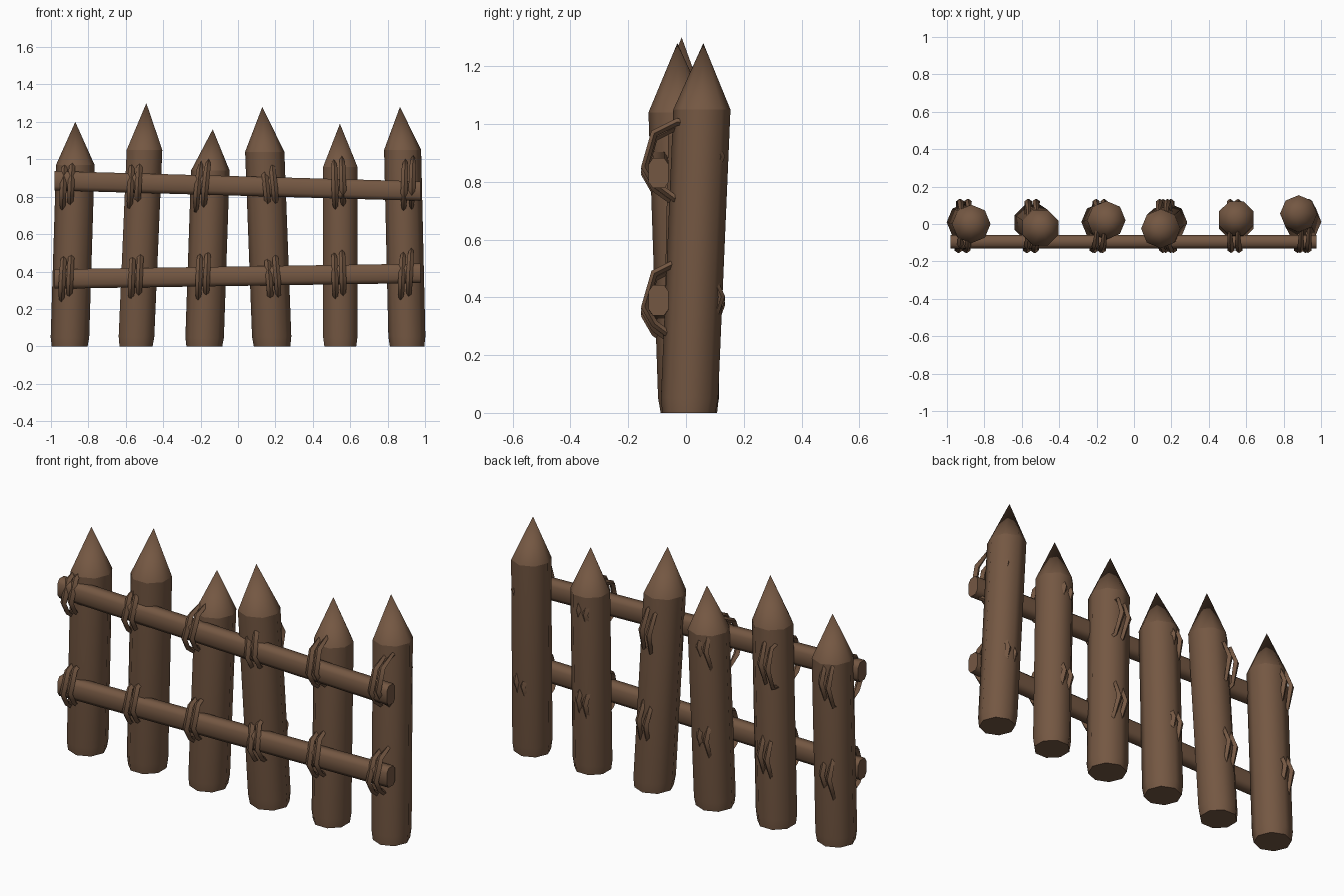
import bpy, bmesh, math
from mathutils import Vector

if "Cube" in bpy.data.objects:
    bpy.data.objects.remove(bpy.data.objects["Cube"])

wood = bpy.data.materials.new("brown wood")
wood.diffuse_color = (0.175, 0.096, 0.055, 1)
wood.use_nodes = True
wood.node_tree.nodes["Principled BSDF"].inputs["Base Color"].default_value = wood.diffuse_color


def finish(name, bm, angle, sharp_z=None):
    bmesh.ops.recalc_face_normals(bm, faces=bm.faces)
    for f in bm.faces:
        f.smooth = True
    for e in bm.edges:
        e.smooth = not (len(e.link_faces) == 2 and e.calc_face_angle(0) > math.radians(angle))
        if sharp_z and all(abs(v.co.z - sharp_z) < 1e-4 for v in e.verts):
            e.smooth = False
    me = bpy.data.meshes.new(name)
    bm.to_mesh(me)
    bm.free()
    me.materials.append(wood)
    ob = bpy.data.objects.new(name, me)
    bpy.context.collection.objects.link(ob)


def bridge(bm, a, b):
    n = len(a)
    for i in range(n):
        bm.faces.new((a[i], a[(i + 1) % n], b[(i + 1) % n], b[i]))


# Leaning, sharpened post with a slightly worn foot
def post(name, bottom, top, tip, r, phase):
    bm = bmesh.new()
    b, t = Vector(bottom), Vector(top)
    rings = []
    for f, s in ((0, 0.93), (0.05, 1.0), (1, 1.0)):
        c = b.lerp(t, f)
        rings.append([bm.verts.new((c.x + r * s * math.cos(a), c.y + r * s * math.sin(a), c.z))
                      for a in (phase + math.tau * i / 8 for i in range(8))])
    bridge(bm, rings[0], rings[1])
    bridge(bm, rings[1], rings[2])
    bm.faces.new(rings[0])
    apex = bm.verts.new(tip)
    for i in range(8):
        bm.faces.new((rings[2][i], rings[2][(i + 1) % 8], apex))
    finish(name, bm, 55, t.z)


# Horizontal rail with chamfered rectangular section
def rail(name, z0, z1):
    bm = bmesh.new()
    prof = [(-.035, -.03), (-.02, -.052), (.02, -.052), (.035, -.03),
            (.035, .03), (.02, .052), (-.02, .052), (-.035, .03)]
    ends = [[bm.verts.new((x, -0.095 + y, z + h)) for y, h in prof]
            for x, z in ((-0.98, z0), (0.975, z1))]
    bridge(bm, *ends)
    for e in ends:
        bm.faces.new(e)
    finish(name, bm, 60)


# Angular lashing loop round rail and post: (y, z, half width) points
LOOP = [(-.143, -.025, .018), (-.11, .09, .017), (-.03, .13, .010), (.08, .105, .012),
        (.122, .01, .018), (.085, -.10, .012), (-.04, -.135, .010), (-.108, -.085, .017)]


def lashing(name, x, z, lean):
    bm = bmesh.new()
    rings = []
    for y, h, w in LOOP:
        d = Vector((0, y + .01, h)).normalized() * 0.013
        c = Vector((x + lean * (h + y * 0.5), y, z + h))
        side = Vector((w, 0, 0))
        rings.append([bm.verts.new(p) for p in (c + side, c + d, c - side, c - d)])
    for i in range(8):
        bridge(bm, rings[i], rings[(i + 1) % 8])
    finish(name, bm, 50)


# bottom x, shoulder (x, y, z), tip (x, y, z), radius
POSTS = [
    (-.90, (-.87, 0, .97), (-.87, 0, 1.20), .103),
    (-.545, (-.50, -.02, 1.05), (-.49, -.015, 1.30), .103),
    (-.18, (-.148, .02, .94), (-.135, .015, 1.16), .103),
    (.182, (.143, -.025, 1.04), (.13, -.03, 1.28), .105),
    (.547, (.547, .03, .96), (.545, .03, 1.19), .099),
    (.904, (.88, .055, 1.05), (.866, .06, 1.28), .099),
]
for i, (bx, sh, tip, r) in enumerate(POSTS):
    post(f"post_{i + 1}", (bx, .01, 0), sh, tip, r, 0.39 * (i % 3))

rail("upper_rail", 0.885, 0.83)
rail("lower_rail", 0.36, 0.39)

# Two loops per crossing: x of the pair, height, lean
UPPER = [(-.91, .86, .05), (-.55, .865, .05), (-.188, .86, .10),
         (.165, .86, -.10), (.537, .87, -.03), (.912, .87, .03)]
LOWER = [(-.915, .37, .05), (-.545, .375, .04), (-.185, .38, .04),
         (.182, .37, -.08), (.537, .385, -.03), (.90, .385, .05)]
for level, joints in (("upper", UPPER), ("lower", LOWER)):
    for i, (x, z, lean) in enumerate(joints):
        for s in (-1, 1):
            lashing(f"{level}_lashing_{i + 1}_{'a' if s < 0 else 'b'}",
                    x + s * 0.021, z + s * 0.008, lean)
